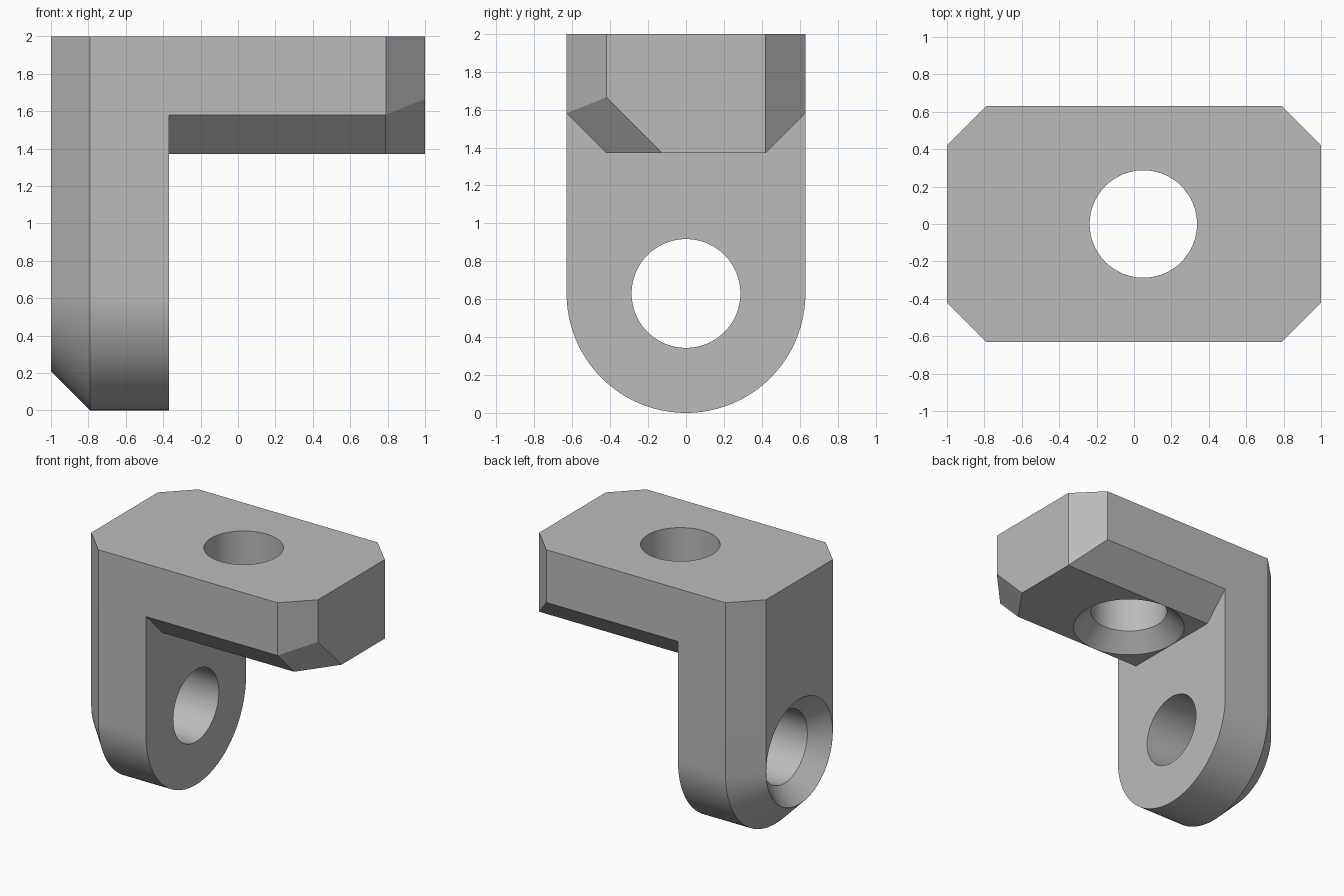
import bpy, bmesh, math
from mathutils import Vector

cube = bpy.data.objects.get("Cube")
if cube:
    bpy.data.objects.remove(cube, do_unlink=True)

HALF, CH, THICK = 0.63, 0.21, 0.63      # half width, chamfer, wall thickness
HOLE, SINK = 0.287, 0.418               # bore and countersink radii
INNER = -1 + THICK                      # inner face of the leg
UNDER = 2 - THICK                       # underside of the plate

grey = bpy.data.materials.new("grey metal")
grey.use_nodes = True
grey.diffuse_color = (0.5, 0.5, 0.5, 1)
grey.node_tree.nodes["Principled BSDF"].inputs["Base Color"].default_value = grey.diffuse_color


def to_object(name, bm):
    bmesh.ops.recalc_face_normals(bm, faces=bm.faces[:])
    mesh = bpy.data.meshes.new(name)
    bm.to_mesh(mesh)
    bm.free()
    mesh.materials.append(grey)
    obj = bpy.data.objects.new(name, mesh)
    bpy.context.collection.objects.link(obj)
    return obj


def loft(name, rings):
    """Skin a stack of matching closed rings and cap both ends."""
    bm = bmesh.new()
    loops = [[bm.verts.new(p) for p in ring] for ring in rings]
    for a, b in zip(loops, loops[1:]):
        for i in range(len(a)):
            j = (i + 1) % len(a)
            bm.faces.new((a[i], a[j], b[j], b[i]))
    bm.faces.new(loops[0])
    bm.faces.new(loops[-1])
    return to_object(name, bm)


def leg_ring(x, r, steps=64):
    """Flat-topped outline with a half-round lower end."""
    arc = [math.pi * (1 + i / steps) for i in range(steps + 1)]
    return [(x, r, 2), (x, -r, 2)] + [
        (x, r * math.cos(a), HALF + r * math.sin(a)) for a in arc]


def drill(name, mouth, direction, steps=96):
    """Countersunk bore cutter starting at the mouth, going along direction."""
    d = Vector(direction)
    turn = Vector((0, 0, 1)).rotation_difference(d)
    depth = SINK - HOLE
    rings = []
    for r, t in ((SINK, -0.1), (SINK, 0), (HOLE, depth), (HOLE, THICK + 0.1)):
        rings.append([Vector(mouth) + turn @ Vector((
            r * math.cos(math.tau * i / steps), r * math.sin(math.tau * i / steps), t))
            for i in range(steps)])
    obj = loft(name, rings)
    obj.hide_render = True
    return obj


def apply_boolean(target, other, operation):
    mod = target.modifiers.new(operation, 'BOOLEAN')
    mod.object, mod.operation, mod.solver = other, operation, 'EXACT'
    bpy.context.view_layer.objects.active = target
    bpy.ops.object.modifier_apply(modifier=mod.name)
    bpy.data.objects.remove(other, do_unlink=True)


# Upright leg with a chamfered outer rim
bracket = loft("angle_bracket", [
    leg_ring(-1, HALF - CH), leg_ring(-1 + CH, HALF), leg_ring(INNER, HALF)])

# Top plate: a block trimmed by chamfer planes
bm = bmesh.new()
bmesh.ops.create_cube(bm, size=1)
start = INNER - 0.2
for v in bm.verts:
    v.co = (1 if v.co.x > 0 else start, math.copysign(HALF, v.co.y),
            2 if v.co.z > 0 else UNDER)
cuts = []
for s in (-1, 1):
    cuts.append(((1, s * (HALF - CH), 2), (1, s, 0)))        # vertical corners
    cuts.append(((0, s * (HALF - CH), UNDER), (0, s, -1)))   # long lower edges
cuts.append(((1, -0.125, UNDER), (1.4, -1, -1)))             # front lower corner
for co, no in cuts:
    bmesh.ops.bisect_plane(bm, geom=bm.verts[:] + bm.edges[:] + bm.faces[:],
                           plane_co=co, plane_no=no, clear_outer=True)
    bmesh.ops.holes_fill(bm, edges=[e for e in bm.edges if e.is_boundary], sides=0)
plate = to_object("top_plate", bm)

# Join the walls, then drill both countersunk holes
apply_boolean(bracket, plate, 'UNION')
apply_boolean(bracket, drill("leg_drill", (-1, 0, HALF), (1, 0, 0)), 'DIFFERENCE')
apply_boolean(bracket, drill("plate_drill", (0.05, 0, UNDER), (0, 0, 1)), 'DIFFERENCE')

# Clean coplanar seams and shade
bm = bmesh.new()
bm.from_mesh(bracket.data)
bmesh.ops.remove_doubles(bm, verts=bm.verts[:], dist=0.0005)
bmesh.ops.dissolve_limit(bm, angle_limit=math.radians(0.5),
                         verts=bm.verts[:], edges=bm.edges[:])
bm.to_mesh(bracket.data)
bm.free()
bpy.ops.object.select_all(action='DESELECT')
bracket.select_set(True)
bpy.context.view_layer.objects.active = bracket
bpy.ops.object.shade_smooth_by_angle(angle=math.radians(25))
